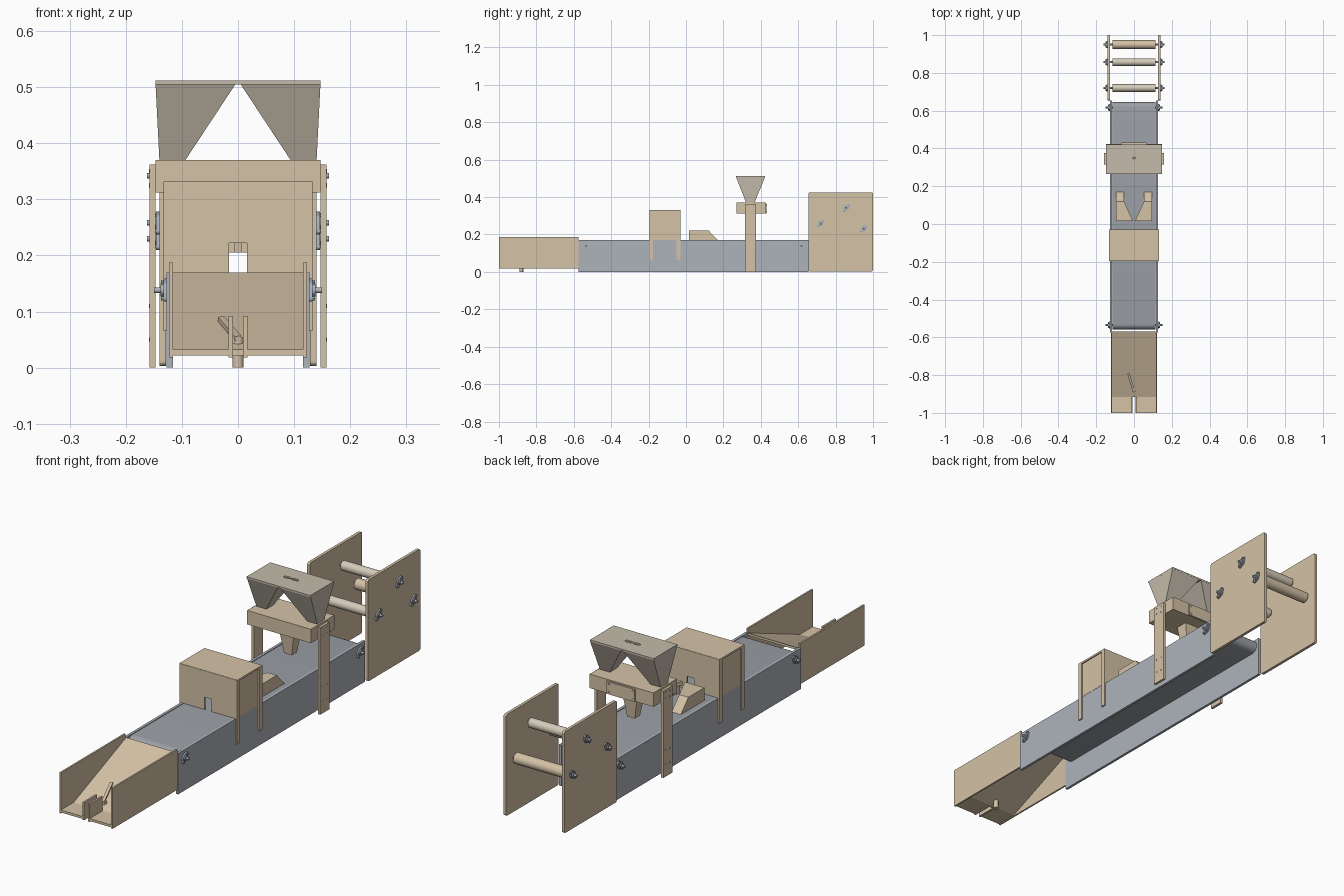
import bpy, bmesh, math
from mathutils import Vector

if "Cube" in bpy.data.objects:
    bpy.data.objects.remove(bpy.data.objects["Cube"])


def material(name, rgb):
    m = bpy.data.materials.new(name)
    m.diffuse_color = (*rgb, 1)
    m.use_nodes = True
    m.node_tree.nodes["Principled BSDF"].inputs["Base Color"].default_value = m.diffuse_color
    return m


WOOD = material("wood", (0.66, 0.54, 0.38))
PALE = material("pale_wood", (0.66, 0.60, 0.49))
HOPPER = material("hopper_panel", (0.55, 0.50, 0.41))
STEEL = material("steel", (0.42, 0.45, 0.50))
BELT = material("belt", (0.33, 0.35, 0.38))


def finish(name, bm, mat, smooth=False):
    bmesh.ops.recalc_face_normals(bm, faces=bm.faces)
    me = bpy.data.meshes.new(name)
    bm.to_mesh(me)
    bm.free()
    ob = bpy.data.objects.new(name, me)
    bpy.context.collection.objects.link(ob)
    me.materials.append(mat)
    if smooth:
        bpy.ops.object.select_all(action='DESELECT')
        ob.select_set(True)
        bpy.context.view_layer.objects.active = ob
        bpy.ops.object.shade_smooth_by_angle()
    return ob


def prism(name, pts, axis, a, b, mat, smooth=False):
    """Extrude a 2D profile along axis: x -> (y,z), y -> (x,z), z -> (x,y)."""
    put = {'x': lambda u, v, w: (w, u, v), 'y': lambda u, v, w: (u, w, v),
           'z': lambda u, v, w: (u, v, w)}[axis]
    bm = bmesh.new()
    face = bm.faces.new([bm.verts.new(put(u, v, a)) for u, v in pts])
    ext = bmesh.ops.extrude_face_region(bm, geom=[face])
    verts = [g for g in ext['geom'] if isinstance(g, bmesh.types.BMVert)]
    bmesh.ops.translate(bm, verts=verts, vec=Vector(put(0, 0, b - a)))
    return finish(name, bm, mat, smooth)


def box(name, x0, x1, y0, y1, z0, z1, mat=WOOD):
    return prism(name, [(x0, y0), (x1, y0), (x1, y1), (x0, y1)], 'z', z0, z1, mat)


def loft(name, r0, z0, r1, z1, mat):
    """Tapered box between two rectangles (x0, x1, y0, y1)."""
    bm = bmesh.new()
    lo, hi = [[bm.verts.new(p) for p in ((r[0], r[2], z), (r[1], r[2], z), (r[1], r[3], z), (r[0], r[3], z))]
              for r, z in ((r0, z0), (r1, z1))]
    bm.faces.new(lo)
    bm.faces.new(hi)
    for i in range(4):
        j = (i + 1) % 4
        bm.faces.new((lo[i], lo[j], hi[j], hi[i]))
    return finish(name, bm, mat)


def circle(cu, cv, r, n=24, start=0, sweep=2 * math.pi):
    k = n if sweep > 6.28 else n - 1
    return [(cu + r * math.cos(start + sweep * i / k), cv + r * math.sin(start + sweep * i / k)) for i in range(n)]


def rod(name, axis, u, v, r, a, b, mat, n=24):
    return prism(name, circle(u, v, r, n), axis, a, b, mat, True)


def stadium(u0, u1, v, r):
    return circle(u1, v, r, 12, -math.pi / 2, math.pi) + circle(u0, v, r, 12, math.pi / 2, math.pi)


def bearing(name, s, x, y, z):
    """Diamond flange bearing with hub and two bolts on the outer face of a panel."""
    t = math.radians(50)
    d = Vector((math.cos(t), math.sin(t))) * 0.019
    pts = (circle(y, z, 0.015, 8, t + 1.0, 1.14) + circle(y - d.x, z - d.y, 0.006, 8, t + 2.14, 2.0) +
           circle(y, z, 0.015, 8, t - 2.14, 1.14) + circle(y + d.x, z + d.y, 0.006, 8, t - 1.0, 2.0))
    prism(name + "_flange", pts, 'x', s * x, s * (x + 0.006), STEEL, True)
    rod(name + "_hub", 'x', y, z, 0.011, s * x, s * (x + 0.011), STEEL)
    for k in (-1, 1):
        rod(name + "_bolt", 'x', y + k * d.x, z + k * d.y, 0.004, s * x, s * (x + 0.010), STEEL, 6)


# Rounded panel corners for the roller frame
def rounded(u0, u1, v0, v1, r):
    c = [(u1 - r, v0 + r, -90), (u1 - r, v1 - r, 0), (u0 + r, v1 - r, 90), (u0 + r, v0 + r, 180)]
    return [p for u, v, a in c for p in circle(u, v, r, 5, math.radians(a), math.pi / 2)]


# Conveyor belt loop
prism("belt", stadium(-0.53, 0.617, 0.14, 0.028), 'x', -0.115, 0.115, BELT, True)
for y in (-0.535, 0.617):
    rod("belt_shaft", 'x', y, 0.138, 0.005, -0.150, 0.150, STEEL, 16)

# Rollers at the back
for y, z, r, m in ((0.72, 0.258, 0.02, PALE), (0.857, 0.342, 0.02, PALE), (0.95, 0.23, 0.023, WOOD)):
    rod("feed_roller", 'x', y, z, r, -0.115, 0.115, m, 32)
    rod("feed_shaft", 'x', y, z, 0.005, -0.162, 0.162, STEEL, 16)

# Mirrored side parts
for s, side in ((-1, "left"), (1, "right")):
    def sbox(name, x0, x1, *rest):
        a, b = sorted((s * x0, s * x1))
        return box(side + "_" + name, a, b, *rest)

    sbox("conveyor_side", 0.116, 0.127, -0.575, 0.655, 0, 0.17, STEEL)
    prism(side + "_roller_panel", rounded(0.655, 1, 0.003, 0.425, 0.008), 'x', s * 0.128, s * 0.140, WOOD)
    for y in (-0.535, 0.617):
        bearing(side + "_belt_bearing", s, 0.127, y, 0.138)
    for y, z in ((0.72, 0.258), (0.857, 0.342), (0.95, 0.23)):
        bearing(side + "_feed_bearing", s, 0.140, y, z)

    # Tray wall and slotted tray floor with upright slot plate
    sbox("tray_wall", 0.116, 0.123, -1, -0.575, 0.018, 0.187)
    sbox("tray_floor", 0.010, 0.116, -1, -0.905, 0.022, 0.032)
    sbox("slot_plate", 0.009, 0.017, -1, -0.915, 0.018, 0.092)

    # Scanner tunnel side wall and legs
    sbox("tunnel_wall", 0.122, 0.128, -0.190, -0.036, 0.17, 0.325)
    for y in (-0.196, -0.050):
        sbox("tunnel_leg", 0.127, 0.133, y, y + 0.02, 0.065, 0.331)

    # Tapered guide: clear passage below, nearly closed top
    for tip, z0, z1 in ((0.017, 0.169, 0.205), (0.005, 0.205, 0.222)):
        pts = [(0.095, 0.015), (tip, 0.015), (0.053, 0.12), (0.095, 0.12)]
        prism(side + "_guide", [(s * u, v) for u, v in pts], 'z', z0, z1, WOOD)
    prism(side + "_guide_ramp", [(0.12, 0.169), (0.17, 0.169), (0.12, 0.222)], 'x', s * 0.053, s * 0.095, WOOD)

    # Hopper post with screws, and side funnel
    sbox("post", 0.147, 0.158, 0.315, 0.375, 0, 0.362)
    for y, z in ((0.33, 0.35), (0.36, 0.35), (0.33, 0.325), (0.36, 0.325), (0.33, 0.11), (0.36, 0.11), (0.33, 0.05),
                 (0.36, 0.05)):
        rod(side + "_post_screw", 'x', y, z, 0.004, s * 0.157, s * 0.159, STEEL, 10)
    lo, hi = sorted((s * 0.095, s * 0.140)), sorted((s * 0.004, s * 0.147))
    loft(side + "_funnel", (*lo, 0.322, 0.366), 0.368, (*hi, 0.268, 0.422), 0.506, HOPPER)

# Tray ramp (thin board)
prism("tray_ramp", [(-0.915, 0.022), (-0.905, 0.022), (-0.57, 0.160), (-0.57, 0.170), (-0.915, 0.032)],
      'x', -0.116, 0.116, WOOD)

# Gate lever and its pivot peg
rod("lever_peg", 'z', 0, -0.88, 0.010, 0, 0.055, WOOD, 20)
a, b = Vector((0, -0.89, 0)), Vector((-0.03, -0.79, 0))
n = Vector((0.96, 0.29, 0)) * 0.006
lever = prism("gate_lever", [(p + q).to_tuple()[:2] for p, q in ((a, -n), (a, n), (b, n), (b, -n))],
              'z', 0.048, 0.056, WOOD)
for v in lever.data.vertices:
    v.co.z += (v.co.y + 0.89) * 0.35

# Tunnel front and back boards with doorway, and roof
door = [(-0.133, 0.17), (-0.016, 0.17), (-0.016, 0.222), (0.016, 0.222), (0.016, 0.17), (0.133, 0.17),
        (0.133, 0.331), (-0.133, 0.331)]
prism("tunnel_front", door, 'y', -0.196, -0.190, WOOD)
prism("tunnel_back", door, 'y', -0.036, -0.030, WOOD)
box("tunnel_roof", -0.133, 0.133, -0.195, -0.031, 0.324, 0.332)

# Hopper cross box, cover plate with screws, and outlet spout
box("cross_box", -0.147, 0.147, 0.27, 0.424, 0.312, 0.370)
box("cover_plate", -0.065, 0.065, 0.424, 0.431, 0.313, 0.365)
for x in (-0.055, 0.055):
    for z in (0.322, 0.356):
        rod("cover_screw", 'y', x, z, 0.004, 0.430, 0.433, STEEL, 10)
loft("outlet_spout", (-0.018, 0.018, 0.328, 0.362), 0.205, (-0.036, 0.036, 0.318, 0.372), 0.313, WOOD)

# Hopper lid with two finger slots
lid = box("hopper_lid", -0.147, 0.147, 0.266, 0.422, 0.505, 0.512, HOPPER)
for x in (-0.018, 0.018):
    cut = prism("slot_cutter", stadium(x - 0.009, x + 0.009, 0.35, 0.007), 'z', 0.49, 0.53, HOPPER)
    cut.hide_render = True
    cut.hide_set(True)
    mod = lid.modifiers.new("slot", 'BOOLEAN')
    mod.operation = 'DIFFERENCE'
    mod.object = cut
